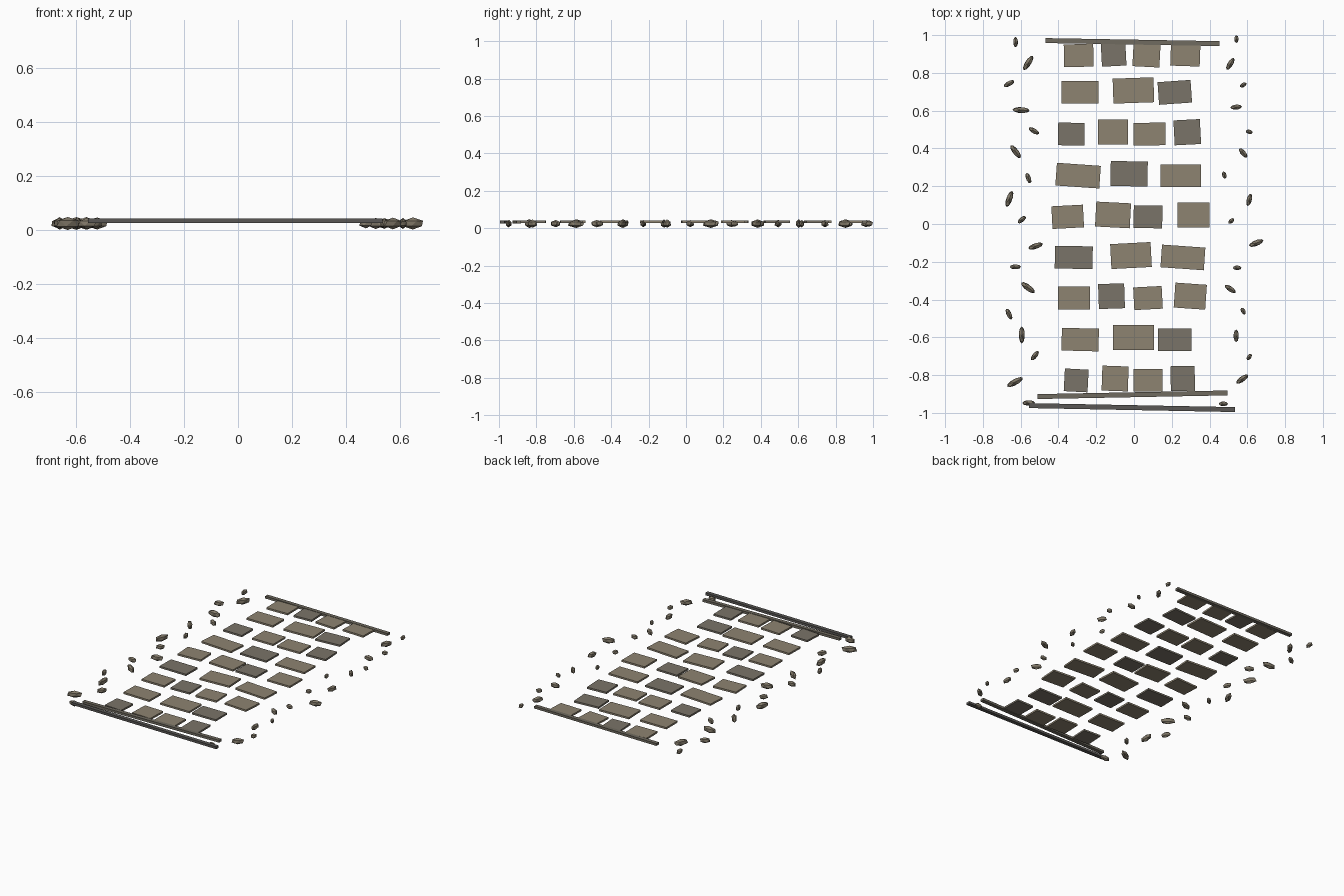
import bpy, math
from mathutils import Vector


def mat(name, r, g, b):
    m = bpy.data.materials.new(name)
    m.diffuse_color = (r, g, b, 1)
    return m


TAN = mat("tan_stone", 0.27, 0.23, 0.165)
DARK = mat("dark_stone", 0.195, 0.175, 0.14)
KERB = mat("kerb_stone", 0.16, 0.145, 0.115)
STEP = mat("step_stone", 0.10, 0.095, 0.09)
PEBBLE = mat("pebble_stone", 0.22, 0.19, 0.14)


def box(name, x, y, z, size, deg, material):
    bpy.ops.mesh.primitive_cube_add(size=1, location=(x, y, z), rotation=(0, 0, math.radians(deg)))
    o = bpy.context.object
    o.name = name
    o.scale = size
    o.data.materials.append(material)


def slab_row(y, slabs, wide_first):
    # x, width, turn, dark; every second slab sits a little higher and is deeper
    for i, (x, w, deg, dark) in enumerate(slabs):
        deep = (i + (0 if wide_first else 1)) % 2 == 0
        box("paving_slab", x, y + (0.01 if deep else 0), 0.034,
            (w, 0.132 if deep else 0.12, 0.012), deg, DARK if dark else TAN)


# Paving slabs, back to front
slab_row(0.892, [(-0.293, .156, 1, 0), (-.108, .13, 3, 1), (.066, .143, -3, 0), (.272, .156, -2, 0)], False)
slab_row(0.697, [(-.285, .196, 0, 0), (-.003, .216, 2, 0), (.216, .175, 4, 1)], False)
slab_row(0.476, [(-.332, .14, -1, 1), (-.111, .157, 0, 0), (.082, .169, 1, 0), (.282, .14, 3, 1)], False)
slab_row(0.256, [(-.296, .233, -4, 0), (-.026, .196, -1, 1), (.248, .216, 0, 0)], False)
slab_row(0.038, [(-.351, .167, 3, 0), (-.111, .184, -3, 0), (.074, .152, -1, 1), (.314, .169, 0, 0)], False)
slab_row(-0.177, [(-.319, .2, -1, 1), (-.016, .214, 3, 0), (.259, .23, -4, 0)], False)
slab_row(-0.392, [(-.317, .169, 0, 0), (-.119, .138, 2, 1), (.074, .151, 3, 0), (.298, .167, -4, 0)], False)
slab_row(-0.612, [(-.285, .196, -1.5, 0), (-.003, .216, 0, 0), (.216, .178, 0, 1)], False)
slab_row(-0.828, [(-.306, .126, -3, 1), (-.1, .139, -2, 0), (.074, .152, 0, 0), (.258, .128, 1, 1)], False)

# Long edging stones at both ends
box("back_kerb", -0.008, 0.963, 0.034, (0.92, 0.026, 0.016), -1, KERB)
box("front_kerb", -0.008, -0.904, 0.034, (1.005, 0.026, 0.016), 1.1, KERB)
box("front_step", -0.01, -0.972, 0.034, (1.09, 0.026, 0.016), -1.1, STEP)


# Pebble borders: x, turn, length; spacing repeats in groups of three
def pebbles(name, y0, offsets, stones):
    for i, (x, deg, length) in enumerate(stones):
        y = y0 - 0.36 * (i // 3) - offsets[i % 3]
        width = 0.0175 + 0.18 * length
        bpy.ops.mesh.primitive_ico_sphere_add(subdivisions=1, radius=1, location=(x, y, 0.0245),
                                              rotation=(0, 0, math.radians(deg)))
        o = bpy.context.object
        o.name = name
        o.scale = (length / 2, width / 2, width * 0.66)
        o.data.materials.append(PEBBLE)


pebbles("left_pebble", 0.963, (0, 0.11, 0.22), [
    (-.627, 90, .06), (-.56, 57, .1), (-.662, 28, .07), (-.598, -3, .1), (-.53, -30, .07),
    (-.627, -52, .095), (-.559, -70, .065), (-.66, 70, .1), (-.594, 40, .06), (-.521, 18, .09),
    (-.628, 0, .065), (-.561, -37, .1), (-.662, -65, .07), (-.594, 90, .1), (-.525, 52, .068),
    (-.63, 28, .105), (-.558, 2, .075)])
pebbles("right_pebble", 0.979, (0, 0.131, 0.243), [
    (.542, 90, .045), (.51, 58, .08), (.578, 30, .042), (.541, 5, .068), (.61, -15, .042),
    (.578, -50, .07), (.478, -75, .043), (.61, 75, .075), (.515, 40, .042), (.647, 22, .09),
    (.546, 0, .05), (.51, -35, .076), (.578, -60, .044), (.541, 90, .074), (.61, 55, .043),
    (.573, 35, .085), (.473, 0, .054)])
